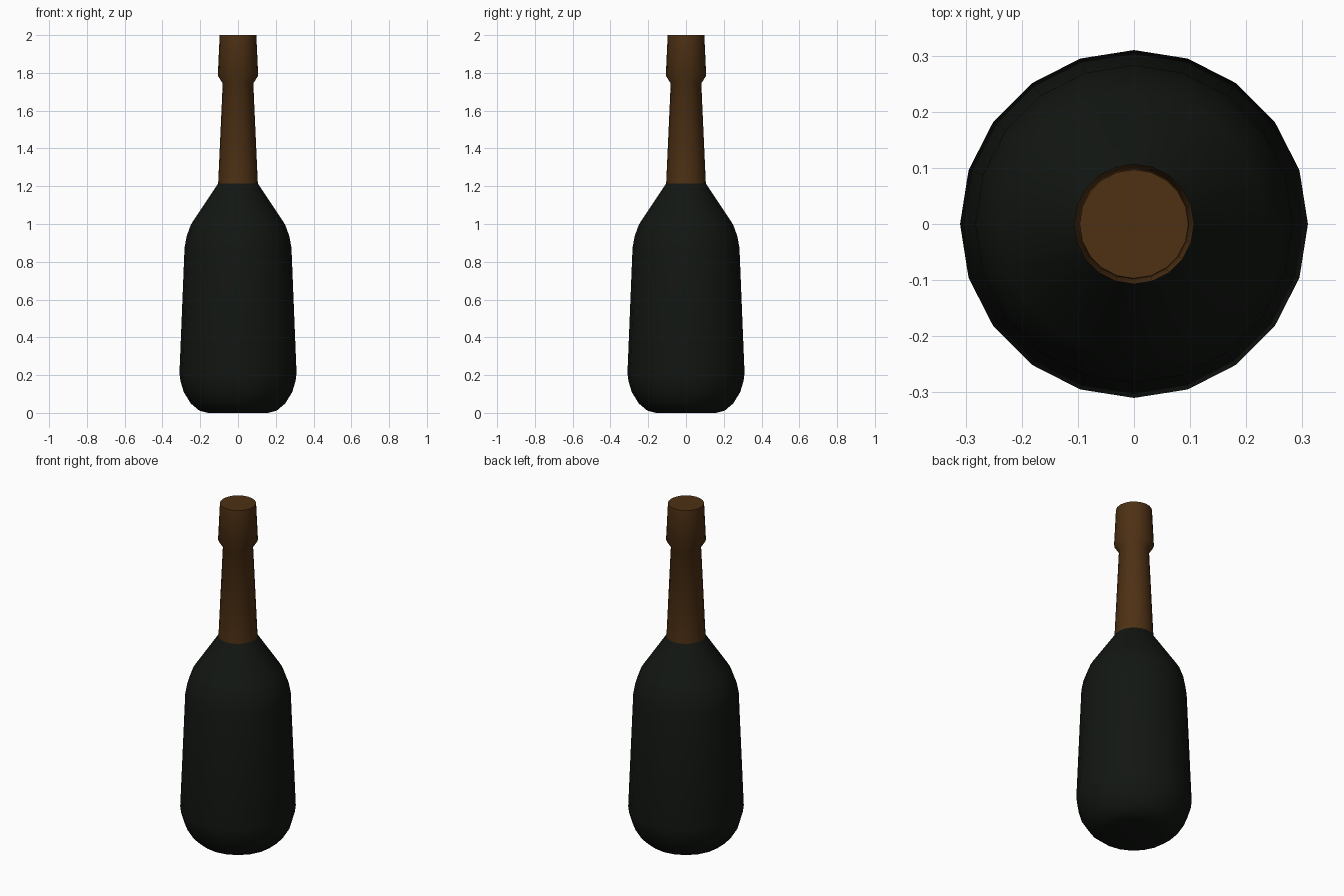
import bpy
import bmesh
from math import cos, sin, pi, radians

if "Cube" in bpy.data.objects:
    bpy.data.objects.remove(bpy.data.objects["Cube"])

SIDES = 20


def material(name, rgb):
    m = bpy.data.materials.new(name)
    m.diffuse_color = (*rgb, 1)
    m.use_nodes = True
    m.node_tree.nodes["Principled BSDF"].inputs["Base Color"].default_value = m.diffuse_color
    return m


def lathe(name, profile, mat, cap_bottom=False, cap_top=False):
    """Revolve (radius, height) points around z."""
    bm = bmesh.new()
    rings = [[bm.verts.new((r * cos(2 * pi * i / SIDES), r * sin(2 * pi * i / SIDES), z))
              for i in range(SIDES)] for r, z in profile]
    for lo, hi in zip(rings, rings[1:]):
        for i in range(SIDES):
            j = (i + 1) % SIDES
            bm.faces.new((lo[i], lo[j], hi[j], hi[i]))
    if cap_bottom:
        bm.faces.new(rings[0][::-1])
    if cap_top:
        bm.faces.new(rings[-1])
    mesh = bpy.data.meshes.new(name)
    bm.to_mesh(mesh)
    bm.free()
    mesh.materials.append(mat)
    obj = bpy.data.objects.new(name, mesh)
    bpy.context.collection.objects.link(obj)
    bpy.ops.object.select_all(action='DESELECT')
    obj.select_set(True)
    bpy.context.view_layer.objects.active = obj
    bpy.ops.object.shade_smooth_by_angle(angle=radians(50))
    return obj


glass = material("dark_glass", (0.006, 0.008, 0.006))
foil = material("brown_foil", (0.075, 0.03, 0.007))

# Glass body: rounded base, tapered sides, sloping shoulder
lathe("bottle_body", [
    (0.16, 0), (0.205, 0.012), (0.25, 0.05), (0.287, 0.11), (0.305, 0.17), (0.31, 0.21),
    (0.283, 0.875), (0.272, 0.935), (0.25, 0.995), (0.235, 1.02), (0.105, 1.215),
], glass, cap_bottom=True)

# Foil-wrapped neck with flared lip and flat top
lathe("bottle_neck", [
    (0.105, 1.215), (0.081, 1.745), (0.107, 1.785), (0.097, 2.0),
], foil, cap_top=True)
